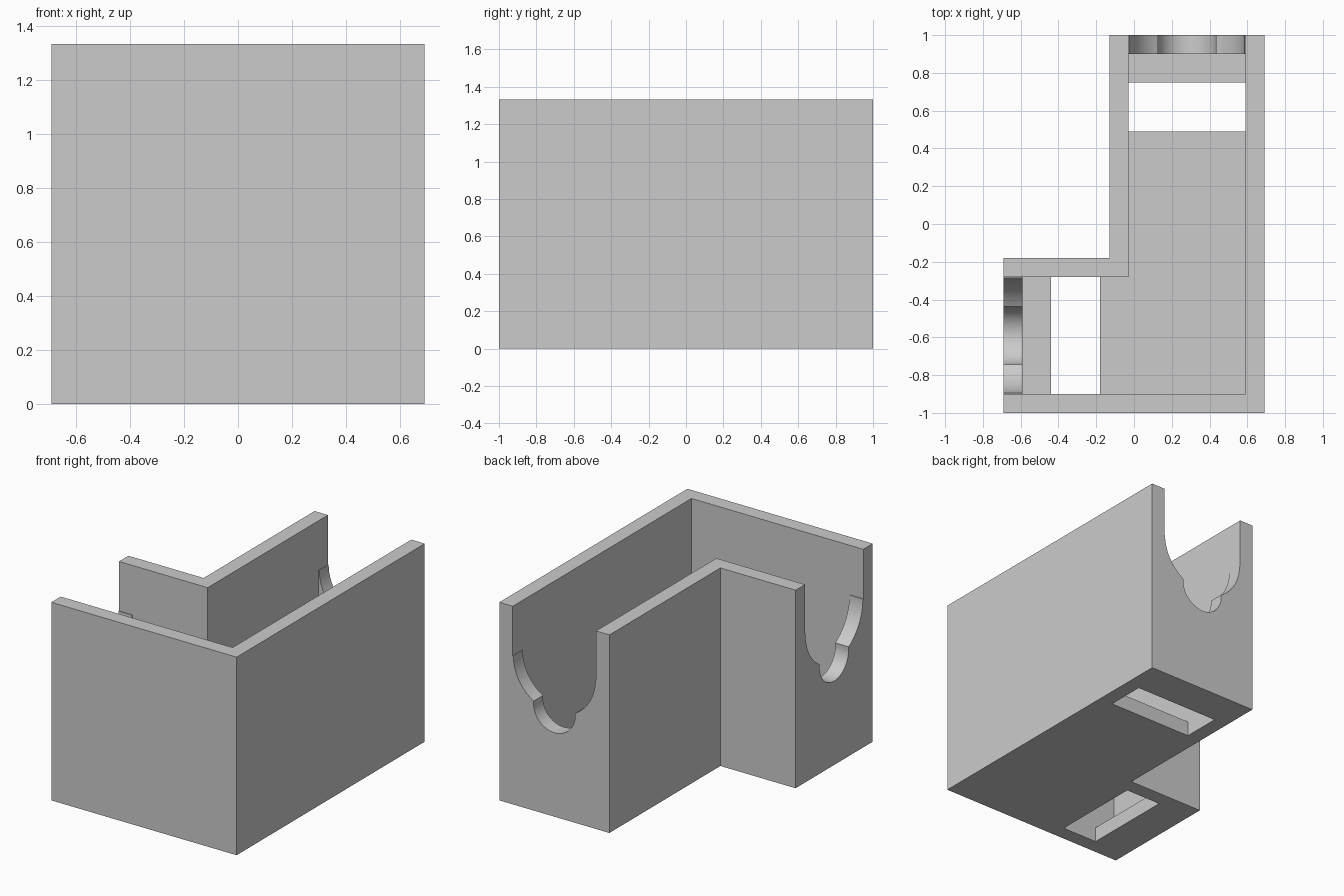
import bpy, bmesh
from math import radians, sin, cos
from mathutils import Vector

HEIGHT, FLOOR, TOP = 1.333, 0.1, 1.6

old = bpy.data.objects.get("Cube")
if old:
    bpy.data.objects.remove(old, do_unlink=True)

grey = bpy.data.materials.new("light_grey")
grey.use_nodes = True
grey.diffuse_color = (0.6, 0.6, 0.6, 1)
grey.node_tree.nodes["Principled BSDF"].inputs["Base Color"].default_value = (0.6, 0.6, 0.6, 1)


def prism(name, ring, sweep):
    """Solid made by sweeping a closed ring of points along a vector."""
    bm = bmesh.new()
    face = bm.faces.new([bm.verts.new(p) for p in ring])
    swept = bmesh.ops.extrude_face_region(bm, geom=[face])["geom"]
    moved = [v for v in swept if isinstance(v, bmesh.types.BMVert)]
    bmesh.ops.translate(bm, verts=moved, vec=Vector(sweep))
    bmesh.ops.recalc_face_normals(bm, faces=bm.faces)
    mesh = bpy.data.meshes.new(name)
    bm.to_mesh(mesh)
    bm.free()
    mesh.materials.append(grey)
    obj = bpy.data.objects.new(name, mesh)
    bpy.context.collection.objects.link(obj)
    return obj


def upright(name, outline, low, high):
    return prism(name, [(x, y, low) for x, y in outline], (0, 0, high - low))


def rectangle(x0, x1, y0, y1):
    return [(x0, y0), (x1, y0), (x1, y1), (x0, y1)]


def ell(left, right, front, back, inner_x, inner_y):
    return [(left, front), (right, front), (right, back),
            (inner_x, back), (inner_x, inner_y), (left, inner_y)]


def arc(radius, height, start, end, steps):
    angles = [radians(start + (end - start) * i / steps) for i in range(steps + 1)]
    return [(radius * cos(a), height + radius * sin(a)) for a in angles]


# Notch profile: straight channel, wide round seat, small round groove
half = 0.31
notch = [(half, TOP), (half, 1.0)]
notch += arc(0.305, 1.0, 0, -59.6, 16)[:-1]
notch += arc(0.155, 0.72, 6.2, -186.2, 32)
notch += arc(0.305, 1.0, -120.4, -180, 16)[1:]
notch += [(-half, 1.0), (-half, TOP)]

# L-shaped block, hollowed and opened at both ends
tray = upright("corner_tray", ell(-0.69, 0.69, -1, 1, -0.13, -0.18), 0, HEIGHT)
cutters = [
    upright("cavity_cutter", ell(-0.59, 0.59, -0.9, 0.9, -0.03, -0.28), FLOOR, TOP),
    upright("back_slot_cutter", rectangle(-0.03, 0.59, 0.49, 0.75), -0.2, 0.3),
    upright("side_slot_cutter", rectangle(-0.44, -0.18, -0.9, -0.28), -0.2, 0.3),
    prism("back_notch_cutter", [(0.28 + u, 0.85, z) for u, z in notch], (0, 0.3, 0)),
    prism("side_notch_cutter", [(-0.54, -0.59 + u, z) for u, z in notch], (-0.3, 0, 0)),
]
for cutter in cutters:
    cutter.hide_render = True
    mod = tray.modifiers.new(cutter.name, "BOOLEAN")
    mod.operation = "DIFFERENCE"
    mod.solver = "EXACT"
    mod.object = cutter

# Bake the cuts and remove the cutters
bpy.context.view_layer.update()
baked = bpy.data.meshes.new_from_object(
    tray.evaluated_get(bpy.context.evaluated_depsgraph_get()))
tray.modifiers.clear()
tray.data = baked
for cutter in cutters:
    bpy.data.objects.remove(cutter, do_unlink=True)
baked.materials.clear()
baked.materials.append(grey)
for poly in baked.polygons:
    poly.material_index = 0

# Smooth the round seats, keep the corners sharp
bpy.ops.object.select_all(action="DESELECT")
tray.select_set(True)
bpy.context.view_layer.objects.active = tray
bpy.ops.object.shade_smooth_by_angle(angle=radians(25))
